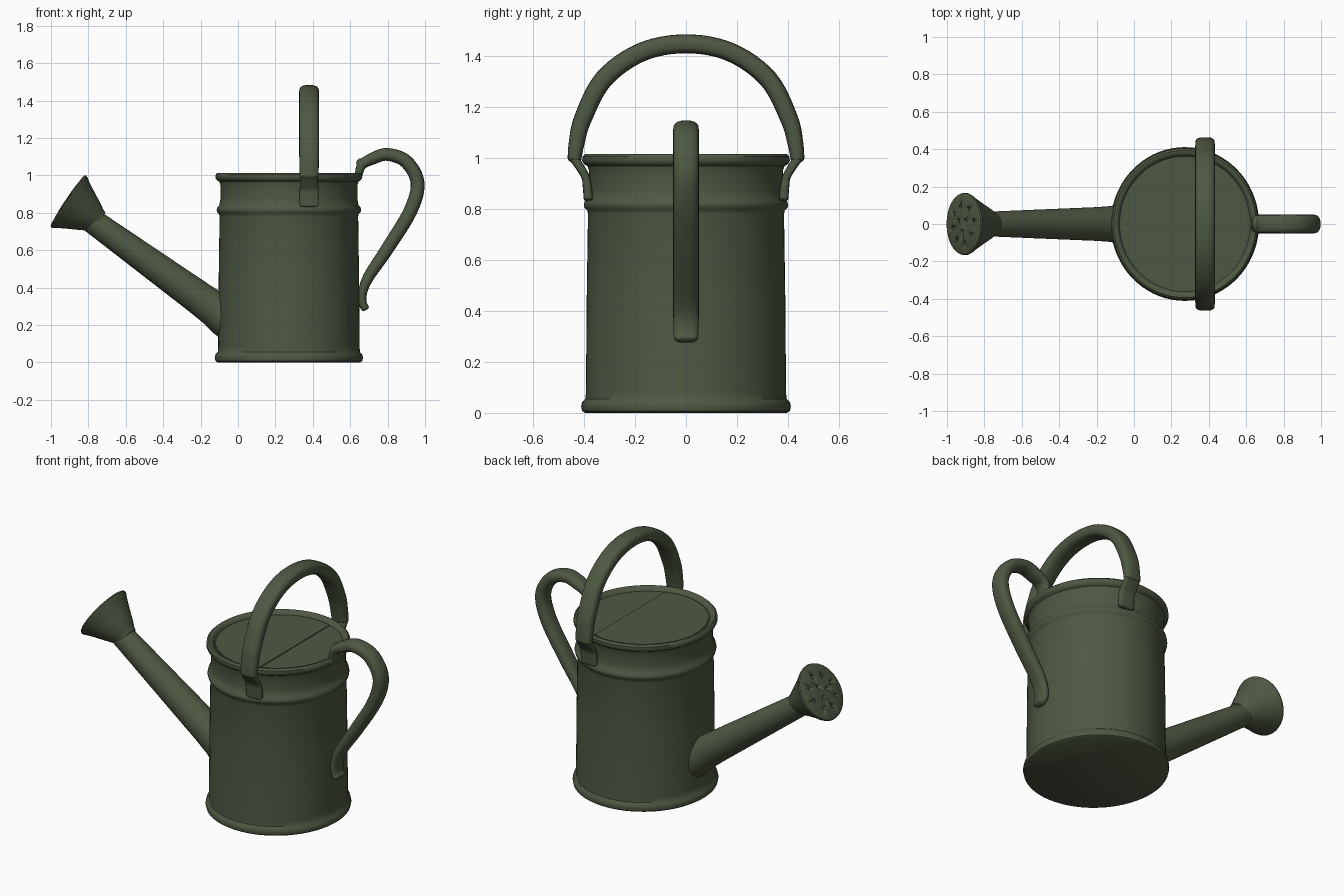
import bpy, bmesh, math
from mathutils import Vector

if "Cube" in bpy.data.objects:
    bpy.data.objects.remove(bpy.data.objects["Cube"])

green = bpy.data.materials.new("dark olive green")
green.diffuse_color = (0.076, 0.098, 0.055, 1)
green.use_nodes = True
green.node_tree.nodes["Principled BSDF"].inputs["Base Color"].default_value = green.diffuse_color
CX = 0.272      # body axis
SX = 0.965      # body is slightly narrower along x


def finish(name, bm, angle=40):
    bmesh.ops.recalc_face_normals(bm, faces=bm.faces)
    me = bpy.data.meshes.new(name)
    bm.to_mesh(me)
    bm.free()
    me.materials.append(green)
    ob = bpy.data.objects.new(name, me)
    bpy.context.collection.objects.link(ob)
    bpy.ops.object.select_all(action='DESELECT')
    ob.select_set(True)
    bpy.context.view_layer.objects.active = ob
    bpy.ops.object.shade_smooth_by_angle(angle=math.radians(angle))
    return ob


def skin(bm, rings):
    """Bridge closed rings of points and cap both ends."""
    vs = [[bm.verts.new(p) for p in r] for r in rings]
    n = len(vs[0])
    for a, b in zip(vs, vs[1:]):
        for i in range(n):
            j = (i + 1) % n
            bm.faces.new((a[i], a[j], b[j], b[i]))
    bm.faces.new(vs[0][::-1])
    bm.faces.new(vs[-1])


def lathe(name, profile, origin, axis, n=64, sx=1.0):
    """Spin (radius, height) pairs about an axis lying in the xz plane."""
    axis = Vector(axis).normalized()
    v = Vector((0, 1, 0))
    u = v.cross(axis)
    rings = []
    for r, h in profile:
        rings.append([Vector(origin) + axis * h + u * (r * sx * math.cos(t)) + v * (r * math.sin(t))
                      for t in (2 * math.pi * i / n for i in range(n))])
    bm = bmesh.new()
    skin(bm, rings)
    return finish(name, bm)


def spline(pts, steps=6):
    """Smooth curve through tuples of any length."""
    p = [pts[0]] + list(pts) + [pts[-1]]
    out = []
    for i in range(1, len(p) - 2):
        for s in range(steps):
            t = s / steps
            out.append([0.5 * (2 * b + (c - a) * t + (2 * a - 5 * b + 4 * c - d) * t * t
                               + (3 * b - a - 3 * c + d) * t ** 3)
                        for a, b, c, d in zip(*p[i - 1:i + 3])])
    return out + [list(pts[-1])]


def sweep(name, pts, place, power=0.8, n=20):
    """Sweep a rounded section along (a, z, half thickness, half width)."""
    c = spline(pts)
    # rounded ends
    for end, nxt in ((0, 1), (-1, -2)):
        a, b = c[end], c[nxt]
        d = Vector((a[0] - b[0], a[1] - b[1])).normalized()
        cap = [[a[0] + d.x * a[2] * k, a[1] + d.y * a[2] * k, a[2] * f, a[3] * f]
               for k, f in ((0.3, 0.85), (0.5, 0.5))]
        c = cap[::-1] + c if end == 0 else c + cap
    rings = []
    for i, (a, z, th, w) in enumerate(c):
        p, q = c[max(i - 1, 0)], c[min(i + 1, len(c) - 1)]
        d = Vector((q[0] - p[0], q[1] - p[1])).normalized()
        ring = []
        for k in range(n):
            t = 2 * math.pi * k / n
            cs, sn = math.cos(t), math.sin(t)
            e = math.copysign(abs(cs) ** power, cs) * th
            f = math.copysign(abs(sn) ** power, sn) * w
            ring.append(place(a - d.y * e, f, z + d.x * e))
        rings.append(ring)
    bm = bmesh.new()
    skin(bm, rings)
    return finish(name, bm, 60)


# Can body with foot bead, shoulder bead, rolled rim and sunken top
lathe("can_body", [
    (0.395, 0.0), (0.407, 0.008), (0.411, 0.025), (0.407, 0.042), (0.394, 0.055),
    (0.392, 0.08), (0.389, 0.45), (0.384, 0.78), (0.387, 0.793), (0.397, 0.803),
    (0.400, 0.815), (0.397, 0.828), (0.386, 0.84), (0.380, 0.87), (0.380, 0.95),
    (0.386, 0.967), (0.400, 0.975), (0.407, 0.988), (0.405, 1.004), (0.394, 1.014),
    (0.380, 1.013), (0.368, 1.004), (0.362, 0.992)], (CX, 0, 0), (0, 0, 1), 72, SX)

# Thin plate over the left part of the top, its straight edge is the lid seam
bm = bmesh.new()
a0 = math.acos(0.105 / (0.355 * SX))
arc = [a0 + (2 * math.pi - 2 * a0) * i / 48 for i in range(49)]
skin(bm, [[Vector((CX + 0.355 * SX * math.cos(t), 0.355 * math.sin(t), z)) for t in arc]
          for z in (0.988, 0.997)])
finish("lid_plate", bm, 30)

# Spout
D = Vector((-0.81, 0, 0.585)).normalized()
lathe("spout", [(0.112, -0.13), (0.106, -0.03), (0.096, 0.02), (0.090, 0.12),
                (0.067, 0.80), (0.066, 0.86)], (-0.105, 0, 0.27), D, 40)

# Sprinkler head
N = Vector((-0.83, 0, 0.557)).normalized()
FACE = Vector((-0.908, 0, 0.862))
rose = lathe("sprinkler_head", [
    (0.060, -0.20), (0.069, -0.178), (0.078, -0.165), (0.100, -0.125), (0.125, -0.078),
    (0.149, -0.035), (0.162, -0.016), (0.167, -0.005), (0.164, 0.003), (0.155, 0.007),
    (0.10, 0.012), (0.04, 0.015)], FACE, N, 48)

# Water holes: one ring of three and one of eight
side = Vector((0, 1, 0))
up = side.cross(N)
bm = bmesh.new()
for count, rad in ((3, 0.038), (8, 0.098)):
    for i in range(count):
        t = 2 * math.pi * (i + 0.25) / count
        c = FACE + up * (rad * math.cos(t)) + side * (rad * math.sin(t))
        skin(bm, [[c + N * h + up * (0.011 * math.cos(s)) + side * (0.011 * math.sin(s))
                   for s in (2 * math.pi * k / 10 for k in range(10))] for h in (-0.012, 0.05)])
holes = finish("hole_cutter", bm)
holes.hide_render = True
holes.hide_viewport = True
cut = rose.modifiers.new("holes", 'BOOLEAN')
cut.object = holes
cut.solver = 'EXACT'

# Carrying hoop over the top
half = [(0.437, 0.995, 0.027, 0.051), (0.428, 1.06, 0.031, 0.052), (0.403, 1.155, 0.035, 0.053),
        (0.322, 1.308, 0.037, 0.053), (0.175, 1.413, 0.037, 0.053)]
hoop = half + [(0, 1.446, 0.037, 0.053)] + [(-a, z, t, w) for a, z, t, w in half[::-1]]
sweep("carrying_hoop", hoop, lambda a, w, z: Vector((0.38 + w, a, z)), 0.7)

# Brackets holding the hoop
for s, label in ((1, "back"), (-1, "front")):
    sweep(label + "_hoop_bracket",
          [(0.437, 0.995, 0.018, 0.049), (0.415, 0.962, 0.017, 0.049), (0.394, 0.925, 0.016, 0.05),
           (0.386, 0.88, 0.018, 0.051), (0.383, 0.84, 0.018, 0.051)],
          lambda a, w, z: Vector((0.38 + w, s * a, z)), 0.5)

# Rear grip, curling outward at its foot
sweep("rear_grip", [
    (0.645, 1.0, 0.02, 0.042), (0.662, 1.055, 0.026, 0.047), (0.72, 1.09, 0.032, 0.049),
    (0.80, 1.112, 0.034, 0.05), (0.90, 1.073, 0.036, 0.05), (0.96, 0.96, 0.037, 0.05),
    (0.922, 0.81, 0.037, 0.05), (0.80, 0.61, 0.035, 0.05), (0.70, 0.46, 0.03, 0.05),
    (0.668, 0.38, 0.024, 0.05), (0.666, 0.32, 0.022, 0.049), (0.680, 0.29, 0.022, 0.046)],
    lambda a, w, z: Vector((a, w, z)))

# Small knob where the grip meets the rim
bm = bmesh.new()
bmesh.ops.create_uvsphere(bm, u_segments=16, v_segments=10, radius=0.026)
for v in bm.verts:
    v.co = Vector((0.658 + v.co.x, v.co.y * 1.5, 1.065 + v.co.z))
finish("grip_knob", bm)
